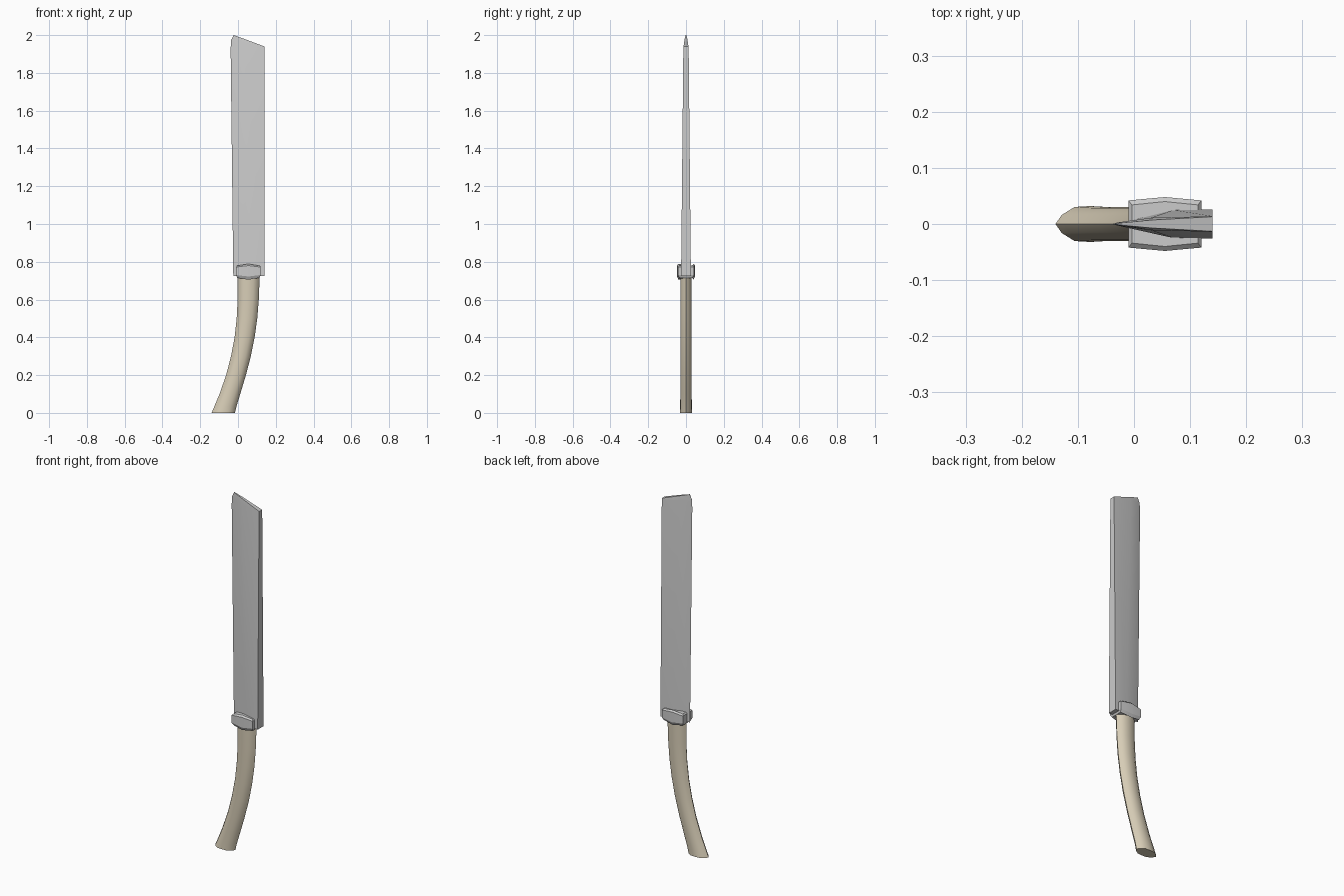
import bpy, bmesh, math

if "Cube" in bpy.data.objects:
    bpy.data.objects.remove(bpy.data.objects["Cube"])


def loft(name, rings, color=None, angle=30):
    """Skin a list of equal-length closed rings and cap both ends."""
    bm = bmesh.new()
    vr = [[bm.verts.new(p) for p in r] for r in rings]
    n = len(vr[0])
    for a, b in zip(vr, vr[1:]):
        for i in range(n):
            j = (i + 1) % n
            bm.faces.new((a[i], a[j], b[j], b[i]))
    bm.faces.new(vr[0])
    bm.faces.new(vr[-1])
    bmesh.ops.recalc_face_normals(bm, faces=bm.faces)
    me = bpy.data.meshes.new(name)
    bm.to_mesh(me)
    bm.free()
    ob = bpy.data.objects.new(name, me)
    bpy.context.collection.objects.link(ob)
    if color:
        mat = bpy.data.materials.new(name + "_material")
        mat.diffuse_color = color
        mat.use_nodes = True
        mat.node_tree.nodes["Principled BSDF"].inputs["Base Color"].default_value = mat.diffuse_color
        me.materials.append(mat)
    bpy.ops.object.select_all(action='DESELECT')
    bpy.context.view_layer.objects.active = ob
    ob.select_set(True)
    bpy.ops.object.shade_smooth_by_angle(angle=math.radians(angle))
    return ob


def mirrored(half):
    """Close a (x, y, z) half outline, first point on y = 0, across y."""
    return half + [(x, -y, z) for x, y, z in reversed(half[1:])]


# Handle: curved grip with a long faceted oval section (left, right, z)
sect = [(-1, 0), (-.82, .5), (-.45, .95), (0, 1), (.45, .95), (.82, .5),
        (1, 0), (.82, -.5), (.45, -.95), (0, -1), (-.45, -.95), (-.82, -.5)]
path = [(-.14, -.016, 0, .032), (-.125, -.008, .035, .031),
        (-.098, .012, .1, .03), (-.063, .042, .2, .03),
        (-.037, .068, .3, .03), (-.018, .088, .4, .03),
        (-.007, .102, .5, .03), (-.002, .110, .6, .03), (-.002, .115, .73, .03)]
rings = [[((l + r) / 2 + sx * (r - l) / 2, sy * h, z) for sx, sy in sect]
         for l, r, z, h in path]
loft("handle", rings, (.68, .61, .47, 1), 40)

# Guard: chamfered collar, peaked in the middle of each side
rings = []
for z, peak, inset, h in [(.715, -.01, .006, .034), (.73, -.008, 0, .042),
                          (.772, .008, 0, .042), (.779, .01, .006, .034)]:
    a, b = -.01 + inset, .12 - inset
    rings.append([(a, -h, z), (.055, -h - .006, z + peak), (b, -h, z),
                  (b, h, z), (.055, h + .006, z + peak), (a, h, z)])
loft("guard", rings, None, 20)

# Blade: wedge section with cutting edge on the left and a flat thick spine
bottom = [(-.025, 0, .725), (-.015, .004, .725), (.07, .025, .725), (.14, .026, .725)]
upper = [(-.039, 0, 1.93), (-.028, .003, 1.96), (.03, .011, 1.955), (.14, .014, 1.935)]
top = [(-.036, 0, 1.975), (-.023, .002, 2.0), (.03, .007, 1.981), (.14, .013, 1.94)]
loft("blade", [mirrored(bottom), mirrored(upper), mirrored(top)], None, 25)
